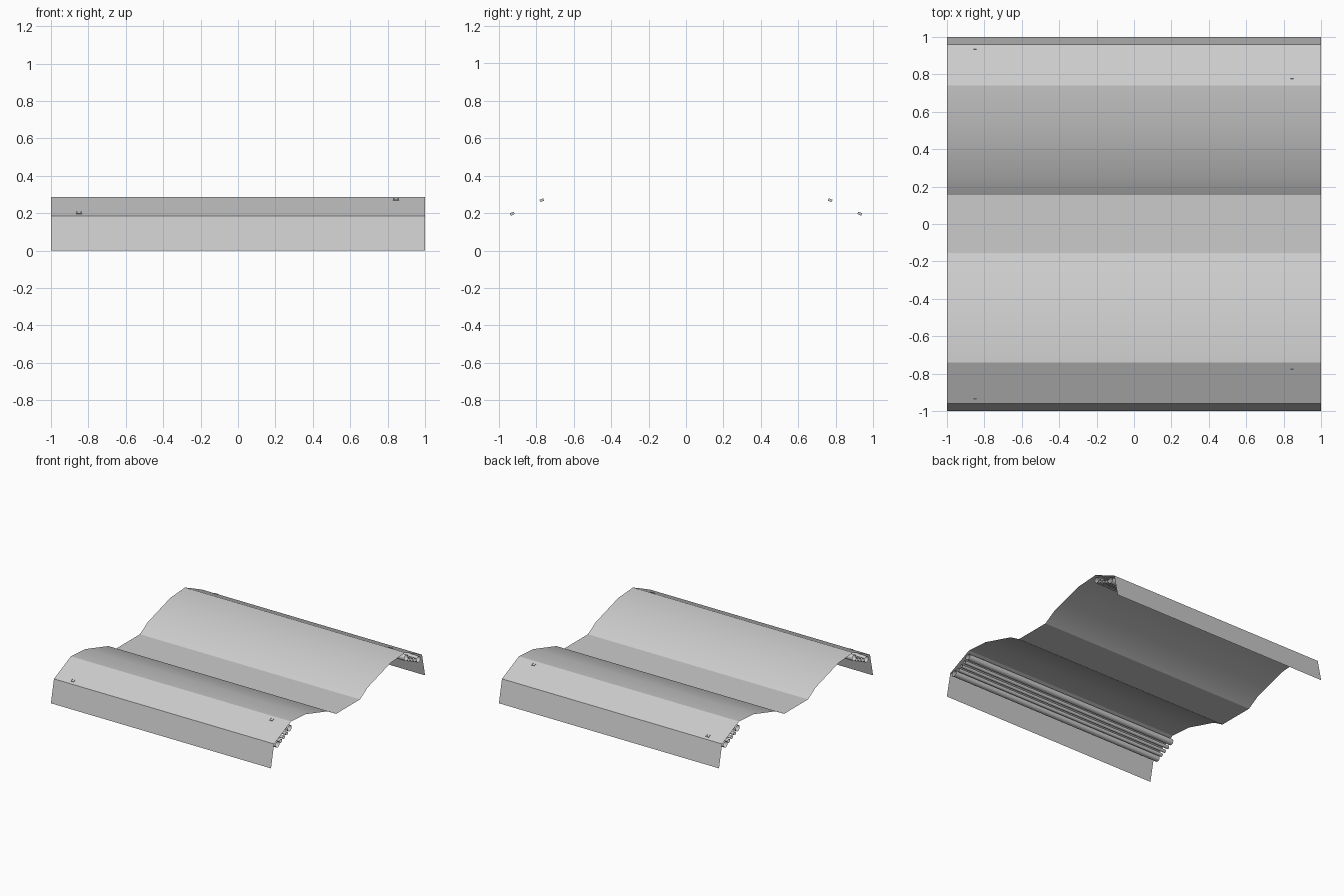
import bpy, bmesh, math
from mathutils import Vector, Matrix

if "Cube" in bpy.data.objects:
    bpy.data.objects.remove(bpy.data.objects["Cube"])


def finish(bm, name, angle=None):
    me = bpy.data.meshes.new(name)
    bm.to_mesh(me)
    bm.free()
    ob = bpy.data.objects.new(name, me)
    bpy.context.collection.objects.link(ob)
    if angle:
        bpy.ops.object.select_all(action='DESELECT')
        bpy.context.view_layer.objects.active = ob
        ob.select_set(True)
        bpy.ops.object.shade_smooth_by_angle(angle=math.radians(angle))
    return ob


def sweep_x(profile, x0, x1, name, angle, closed=False):
    """Extrude a y-z profile along x as an open, thin surface."""
    bm = bmesh.new()
    a = [bm.verts.new((x0, y, z)) for y, z in profile]
    b = [bm.verts.new((x1, y, z)) for y, z in profile]
    n = len(profile)
    for i in range(n if closed else n - 1):
        j = (i + 1) % n
        bm.faces.new((a[i], b[i], b[j], a[j]))
    return finish(bm, name, angle)


def tube(y, z, r, x0, x1, name):
    ring = [(y + r * math.cos(-t * math.tau / 16), z + r * math.sin(-t * math.tau / 16))
            for t in range(16)]
    return sweep_x(ring, x0, x1, name, 40, True)


# Thin folded canopy sheet: outer lips, twin humps and a flat valley
half = [(0.155, 0.125), (0.255, 0.185), (0.55, 0.273), (0.74, 0.286), (0.96, 0.185), (1.0, 0.0)]
profile = [(-y, z) for y, z in reversed(half)] + half
# order runs -y to +y so normals face up
sweep_x(profile, -1, 1, "canopy_sheet", 25)

# Tubes slung under each outer slope: two thick, three thin
tubes = [(0.915, 0.164, 0.025), (0.869, 0.175, 0.015), (0.831, 0.191, 0.013),
         (0.793, 0.208, 0.014), (0.756, 0.237, 0.025)]
slope = math.atan2(0.101, 0.22)
for s, side in ((-1, "front"), (1, "back")):
    for i, (y, z, r) in enumerate(tubes):
        tube(s * y, z, r, -1, 1, f"{side}_tube_{i + 1}")
    # Small staples fixing the thick tubes through the sheet
    for x, y, z, (ty, tz, r), tag in ((-0.85, 0.928, 0.197, tubes[0], "outer"),
                                      (0.845, 0.77, 0.269, tubes[4], "inner")):
        tube(s * ty, tz, r + 0.001, x - 0.012, x + 0.012, f"{side}_{tag}_band")
        bm = bmesh.new()
        rot = Matrix.Rotation(-s * slope, 4, 'X')
        for off, size in (((-0.012, 0, 0), (0.006, 0.022, 0.014)),
                          ((0.012, 0, 0), (0.006, 0.022, 0.014)),
                          ((0, s * 0.008, 0.004), (0.03, 0.006, 0.006))):
            m = (Matrix.Translation((x, s * y, z)) @ rot @ Matrix.Translation(off)
                 @ Matrix.Diagonal((*size, 1)))
            bmesh.ops.create_cube(bm, size=1, matrix=m)
        finish(bm, f"{side}_{tag}_staple")
